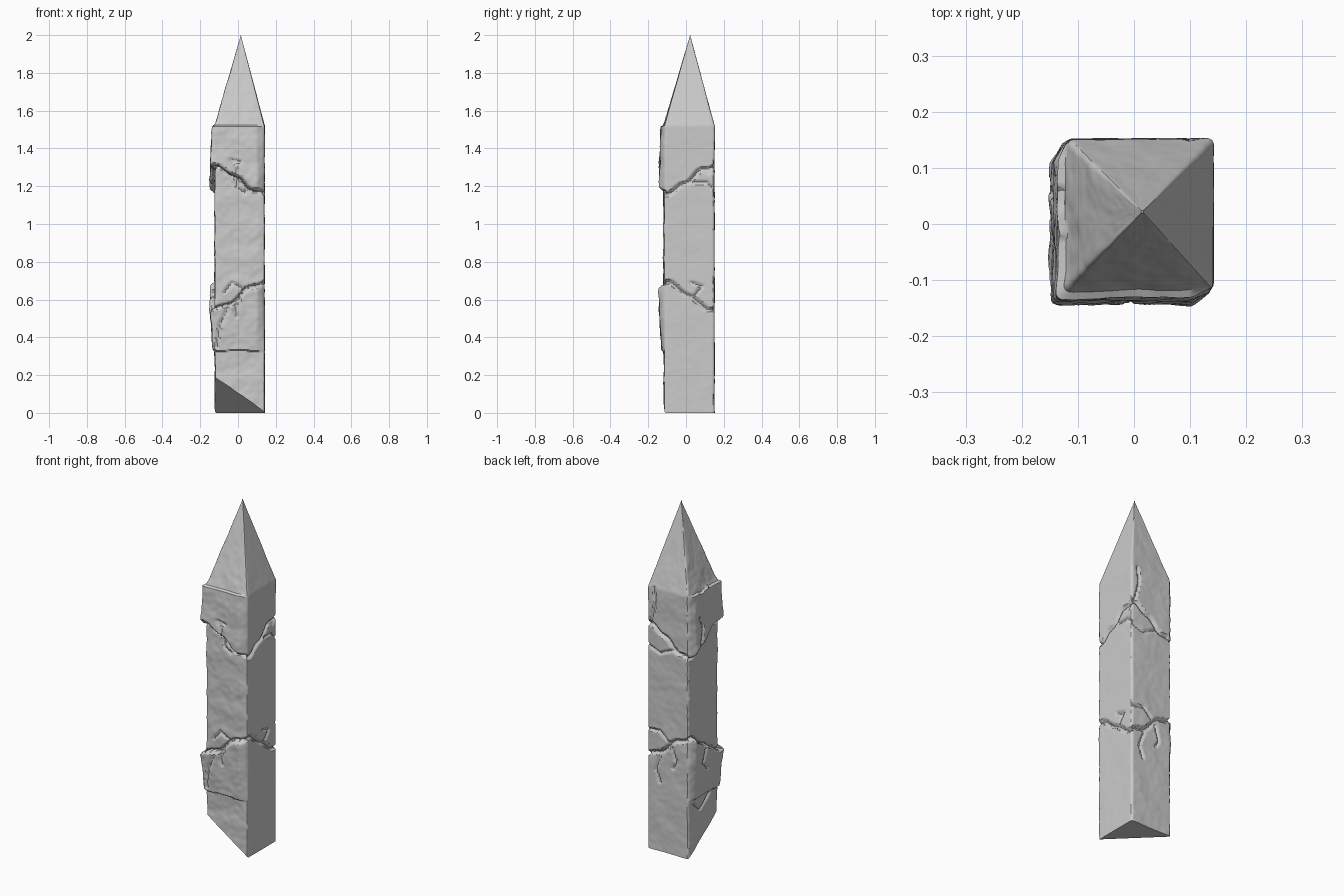
import bpy, bmesh, math
from mathutils import Vector, noise

cube = bpy.data.objects.get("Cube")
if cube:
    bpy.data.objects.remove(cube)

HALF_X, HALF_Y = 0.132, 0.135       # shaft half widths
CENTRE = Vector((0.01, 0.017))
APEX = Vector((0.015, 0.022))
SHOULDER, TOP = 1.52, 2.0           # pyramid base and tip
SIDE_COLS, ROWS = 32, 285
ROUND = 0.012
SIDE = 0.265                        # unrolled width of one side


def clamp(v, lo=0.0, hi=1.0):
    return max(lo, min(hi, v))


def lerp(a, b, t):
    return a + (b - a) * clamp(t)


# Ring cracks; u runs round the shaft, 0 at front left corner, one per side
def upper_crack(u):
    return 1.235 + 0.07 * math.cos(math.pi * u) + 0.008 * math.sin(5 * math.pi * u)


def lower_crack(u):
    return 0.62 - 0.07 * math.cos(math.pi * u) + 0.008 * math.sin(4 * math.pi * u)


# Side cracks and chips as (u, z) paths
BRANCHES = [
    [(0.45, 1.24), (0.42, 1.31), (0.36, 1.34), (0.5, 1.33)],
    [(0.4, 1.26), (0.46, 1.19), (0.6, 1.165)],
    [(0.5, 0.61), (0.42, 0.54), (0.45, 0.51)],
    [(0.3, 0.55), (0.15, 0.46), (0.08, 0.35)],
    [(0.55, 0.66), (0.35, 0.69), (0.2, 0.64)],
    [(1.6, 1.22), (1.85, 1.22), (1.95, 1.19)],
    [(1.75, 1.29), (1.88, 1.27), (1.95, 1.3)],
    [(1.6, 0.62), (1.75, 0.67), (1.55, 0.69)],
    [(2.0, 1.18), (2.3, 1.15), (2.7, 1.2)],
    [(2.1, 1.33), (2.2, 1.44), (2.15, 1.52)],
    [(2.0, 0.69), (2.3, 0.7), (2.55, 0.64)],
    [(2.35, 0.57), (2.2, 0.47), (2.3, 0.4)],
    [(2.6, 0.62), (2.7, 0.54), (2.62, 0.5)],
    [(3.3, 1.21), (3.4, 1.32), (3.3, 1.38)],
    [(3.5, 0.61), (3.4, 0.52), (3.55, 0.48)],
    [(3.2, 0.3), (3.4, 0.25), (3.7, 0.32)],
]


def path_distance(u, z, path):
    p = Vector((u * SIDE, z))
    best = 1.0
    for (ua, za), (ub, zb) in zip(path, path[1:]):
        a, b = Vector((ua * SIDE, za)), Vector((ub * SIDE, zb))
        t = clamp((p - a).dot(b - a) / (b - a).length_squared)
        best = min(best, (p - a - (b - a) * t).length)
    return best


def groove(dist, width, depth):
    return depth * clamp(1.5 * (1 - dist / width))


def crack_depth(u, z):
    depth = 0.0
    for crack in (upper_crack, lower_crack):
        slope = (crack(u + 0.01) - crack(u - 0.01)) / (0.02 * SIDE)
        dist = abs(z - crack(u)) / math.hypot(1, slope)
        depth = max(depth, groove(dist, 0.014, 0.015))
    for path in BRANCHES:
        if abs(z - path[1][1]) < 0.15:
            depth = max(depth, groove(path_distance(u, z, path), 0.011, 0.009))
    return depth


# Slabs standing proud of the front and left sides, thickest at the cracks
def slab(u, z):
    up, low = upper_crack(u), lower_crack(u)
    ragged = 0.012 * noise.noise(Vector((u * 4, z * 2, 7)))
    if up < z < SHOULDER + ragged:
        return lerp(0.029, 0.016, (z - up) / (SHOULDER - up))
    if 0.33 + ragged < z < low:
        return lerp(0.031, 0.012, (low - z) / (low - 0.33))
    return 0.003


def stone_point(side, col, z):
    s = 2 * col / SIDE_COLS - 1
    u = side + col / SIDE_COLS
    sx, sy = [(s, -1), (1, s), (-s, 1), (-1, -s)][side]
    q = Vector((sx * HALF_X, sy * HALF_Y))
    inner = Vector((clamp(q.x, ROUND - HALF_X, HALF_X - ROUND),
                    clamp(q.y, ROUND - HALF_Y, HALF_Y - ROUND)))
    n = (q - inner).normalized()
    p = inner + n * ROUND
    # push slabs outward, fading at the far corners
    b = slab(u, z)
    if p.x < 0:
        p.x += b * p.x / HALF_X * clamp((HALF_Y - q.y) / 0.04)
    if p.y < 0:
        p.y += b * p.y / HALF_Y * clamp((HALF_X - q.x) / 0.04)
    # weathering and cracks
    rough = [1.0, 0.3, 0.55, 1.0][side]
    at = Vector((p.x, p.y, z))
    wear = 0.005 * noise.noise(at * 11) + 0.0025 * noise.noise(at * 32)
    p -= n * (rough * (wear + 0.002) + crack_depth(u, z))
    # taper to the tip
    k = clamp((TOP - z) / (TOP - SHOULDER), 0.015, 1)
    base = APEX.lerp(CENTRE, k)
    return Vector((base.x + p.x * k, base.y + p.y * k, z))


# Loft the pillar
bm = bmesh.new()
rings = []
for row in range(ROWS + 1):
    z = TOP * row / ROWS
    rings.append([bm.verts.new(stone_point(side, col, z))
                  for side in range(4) for col in range(SIDE_COLS)])
count = 4 * SIDE_COLS
for low, high in zip(rings, rings[1:]):
    for i in range(count):
        j = (i + 1) % count
        bm.faces.new((low[i], low[j], high[j], high[i]))
bm.faces.new(rings[-1])
bm.faces.new(rings[0][::-1])

# Break off the front left corner of the foot
a, b, c = Vector((0.14, -0.12, 0.01)), Vector((-0.12, -0.12, 0.19)), Vector((-0.12, 0.15, 0))
normal = (b - a).cross(c - a).normalized()
if normal.z > 0:
    normal.negate()
cut = bmesh.ops.bisect_plane(bm, geom=bm.verts[:] + bm.edges[:] + bm.faces[:],
                             plane_co=a, plane_no=normal, clear_outer=True)
rim = [e for e in cut["geom_cut"] if isinstance(e, bmesh.types.BMEdge)]
bmesh.ops.holes_fill(bm, edges=rim, sides=0)
bmesh.ops.recalc_face_normals(bm, faces=bm.faces[:])

mesh = bpy.data.meshes.new("stone_pillar")
bm.to_mesh(mesh)
bm.free()
pillar = bpy.data.objects.new("stone_pillar", mesh)
bpy.context.collection.objects.link(pillar)

# Grey stone
stone = bpy.data.materials.new("grey_stone")
stone.use_nodes = True
grey = (0.6, 0.6, 0.6, 1)
stone.diffuse_color = grey
stone.node_tree.nodes["Principled BSDF"].inputs["Base Color"].default_value = grey
mesh.materials.append(stone)

bpy.context.view_layer.objects.active = pillar
pillar.select_set(True)
bpy.ops.object.shade_smooth_by_angle(angle=math.radians(35))
